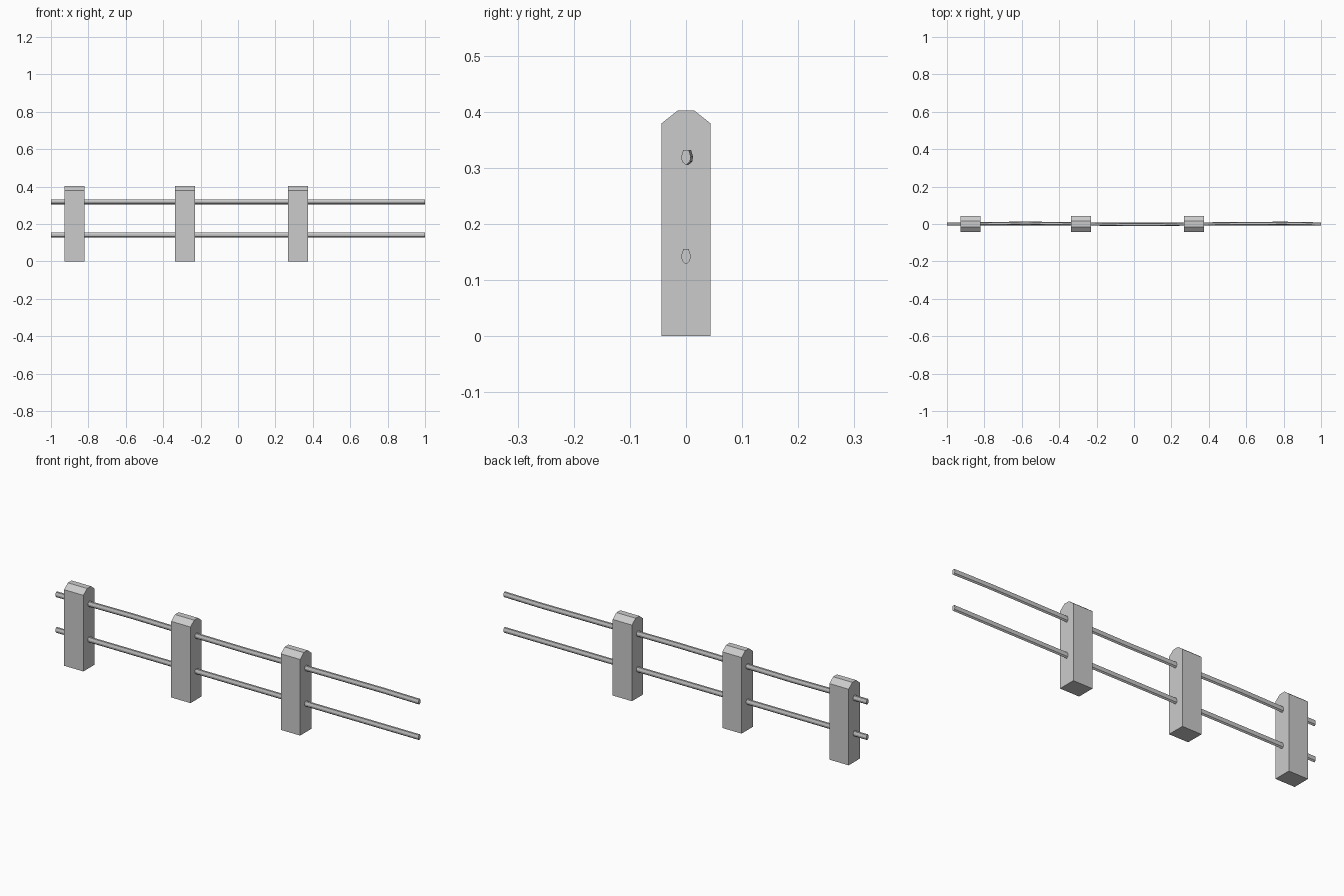
import bpy
import bmesh

cube = bpy.data.objects.get("Cube")
if cube:
    bpy.data.objects.remove(cube, do_unlink=True)

grey = bpy.data.materials.new("light_grey")
grey.use_nodes = True
grey.diffuse_color = (0.6, 0.6, 0.6, 1)
grey.node_tree.nodes["Principled BSDF"].inputs["Base Color"].default_value = (0.6, 0.6, 0.6, 1)


def loft(name, profile, path):
    """Sweep a closed (y, z) profile along x through (x, y offset) stations."""
    bm = bmesh.new()
    rings = [[bm.verts.new((x, y + dy, z)) for y, z in profile] for x, dy in path]
    n = len(profile)
    for a, b in zip(rings, rings[1:]):
        for i in range(n):
            j = (i + 1) % n
            bm.faces.new((a[i], a[j], b[j], b[i]))
    bm.faces.new(rings[0])
    bm.faces.new(rings[-1])
    bmesh.ops.recalc_face_normals(bm, faces=bm.faces)
    mesh = bpy.data.meshes.new(name)
    bm.to_mesh(mesh)
    bm.free()
    mesh.materials.append(grey)
    obj = bpy.data.objects.new(name, mesh)
    bpy.context.collection.objects.link(obj)
    return obj


# Posts with chamfered tops
half_post = [(0.044, 0), (0.044, 0.379), (0.015, 0.402)]
post_profile = half_post + [(-y, z) for y, z in reversed(half_post)]
for name, x in (("right_post", -0.874), ("middle_post", -0.284), ("left_post", 0.32)):
    loft(name, post_profile, [(x - 0.053, 0), (x + 0.053, 0)])

# Thin rails: the upper one bows slightly between posts
half_rail = [(0.005, 0.014), (0.0085, 0.002), (0.007, -0.007)]
rail_profile = half_rail + [(0, -0.013)] + [(-y, z) for y, z in reversed(half_rail)]
bowed = [(-1, 0), (-0.82, 0.001), (-0.58, 0.005), (-0.28, 0), (0.05, -0.003),
         (0.32, 0), (0.55, 0.002), (0.8, 0.004), (1, 0)]
for name, height, path in (("upper_rail", 0.318, bowed),
                           ("lower_rail", 0.141, [(-1, 0), (1, 0)])):
    loft(name, [(y, z + height) for y, z in rail_profile], path)
